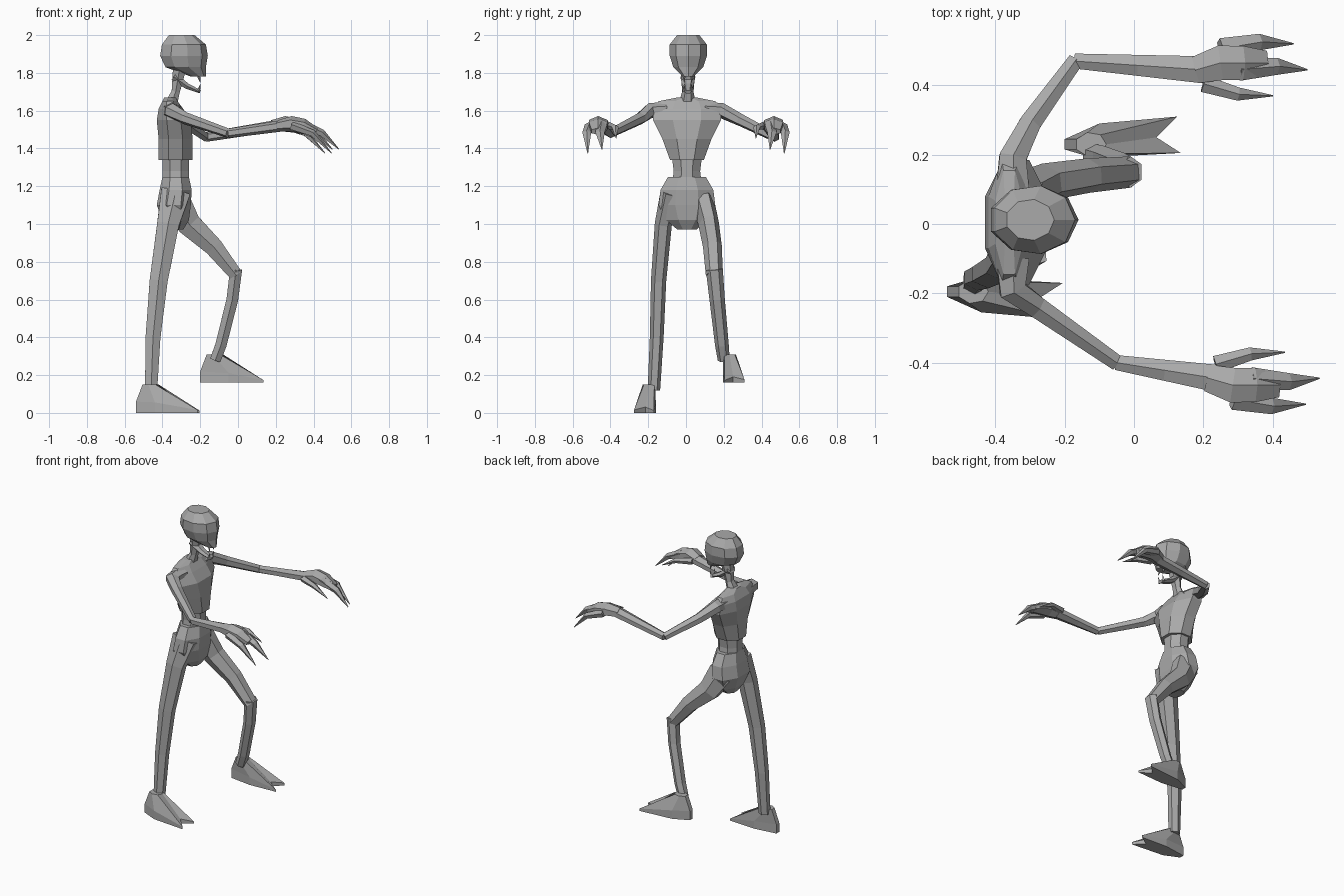
import bpy, bmesh, math
from mathutils import Vector

cube = bpy.data.objects.get("Cube")
if cube:
    bpy.data.objects.remove(cube)

# One flat grey for the whole figure
skin = bpy.data.materials.new("grey skin")
skin.use_nodes = True
grey = (.4, .4, .4, 1)
skin.diffuse_color = grey
skin.node_tree.nodes["Principled BSDF"].inputs["Base Color"].default_value = grey

forward = Vector((1, 0, 0))
sideways = Vector((0, 1, 0))
upward = Vector((0, 0, 1))


def ring(centre, first_axis, second_axis, sides, phase=0):
    """Points around an ellipse given by its two half axes."""
    angles = [phase + step * math.tau / sides for step in range(sides)]
    return [centre + first_axis * math.cos(angle) + second_axis * math.sin(angle)
            for angle in angles]


def loft(name, rings):
    """Skin a list of equal-length point rings, capping both ends."""
    bm = bmesh.new()
    loops = [[bm.verts.new(point) for point in points] for points in rings]
    for lower, upper in zip(loops, loops[1:]):
        for i in range(len(lower)):
            bm.faces.new((lower[i - 1], lower[i], upper[i], upper[i - 1]))
    bm.faces.new(loops[0])
    bm.faces.new(loops[-1])
    bmesh.ops.recalc_face_normals(bm, faces=bm.faces)
    mesh = bpy.data.meshes.new(name)
    bm.to_mesh(mesh)
    bm.free()
    mesh.materials.append(skin)
    part = bpy.data.objects.new(name, mesh)
    bpy.context.collection.objects.link(part)


def limb(name, joints, start, end, axis=sideways, sides=6, ease=1.0, bulge=0.0):
    """Tapering limb; start and end are half sizes along and across the axis."""
    joints = [Vector(joint) for joint in joints]
    last = len(joints) - 1
    start, end = Vector(start), Vector(end)
    rings = []
    for i, joint in enumerate(joints):
        fraction = i / last
        along, across = start.lerp(end, fraction ** ease)
        swell = bulge * math.sin(math.pi * fraction)
        direction = (joints[min(i + 1, last)] - joints[max(i - 1, 0)]).normalized()
        u = (axis - direction * axis.dot(direction)).normalized()
        v = direction.cross(u)
        rings.append(ring(joint, u * (along + swell), v * (across + swell), sides))
    loft(name, rings)


def trunk(name, levels, sides=8, flat_front=True, middle=.005):
    """Upright part from levels of height, centre, half depth and half width."""
    phase = math.pi / sides if flat_front else 0
    grow = 1 / math.cos(phase)
    loft(name, [ring(Vector((centre, middle, height)), forward * depth * grow,
                     sideways * width * grow, sides, phase)
                for height, centre, depth, width in levels])


# Skull with a flat back and a pointed brow
trunk("skull", [(1.78, -.21, .04, .03), (1.83, -.28, .11, .08), (1.89, -.29, .13, .1),
                (1.95, -.29, .12, .1), (2, -.3, .07, .06)],
      sides=9, flat_front=False, middle=.012)

# Open jaw with small teeth
limb("jaw", [(-.34, .01, 1.78), (-.27, .01, 1.73), (-.2, .01, 1.7)],
     start=(.04, .025), end=(.02, .01))
for offset in (-.01, .03):
    for name, root, tip in (("lower_tooth", 1.7, 1.74), ("upper_tooth", 1.79, 1.75)):
        limb(name, [(-.21, offset, root), (-.2, offset, tip)],
             start=(.01, .01), end=(.001, .001), sides=4)

# Neck, rib cage, waist and pelvis
limb("neck", [(-.36, .005, 1.62), (-.33, .01, 1.7), (-.31, .01, 1.82)],
     start=(.05, .04), end=(.04, .04), bulge=-.015)
trunk("chest", [(1.34, -.33, .09, .09), (1.45, -.33, .09, .13), (1.55, -.34, .09, .18),
                (1.61, -.355, .065, .18), (1.65, -.36, .04, .15), (1.67, -.36, .03, .05)])
trunk("waist", [(1.2, -.33, .07, .08), (1.28, -.33, .07, .07), (1.36, -.33, .07, .08)])
trunk("pelvis", [(.97, -.33, .04, .05), (1.02, -.33, .07, .11), (1.1, -.34, .09, .15),
                 (1.18, -.33, .085, .14), (1.25, -.33, .07, .1)])


def foot(name, heel, side):
    """Two-toed foot: notched sole, sloping upper and ankle cuff."""
    sole = [(0, -.015), (.15, -.035), (.335, -.025), (.265, .02),
            (.325, .08), (.1, .06), (0, .015)]
    heel = Vector(heel)
    bottom, upper = [], []
    for x, y in sole:
        corner = heel + forward * x + sideways * y * side
        slope = .01 + .05 * (1 - x * x / .12)
        bottom.append(corner)
        upper.append(corner + upward * slope)
    sides = len(sole)
    ankle = heel + forward * .075 + upward * .15
    cuff = ring(ankle, forward * .045, sideways * side * .035, sides,
                math.pi + math.pi / sides)
    loft(name, [bottom, upper, cuff])


foot("left_foot", (-.2, .23, .16), side=1)
foot("right_foot", (-.54, -.195, 0), side=-1)

# Standing right leg, bent and raised left leg
limb("right_leg", [(-.33, -.08, 1.17), (-.37, -.12, 1), (-.42, -.145, .7),
                   (-.45, -.155, .4), (-.46, -.17, .12)],
     start=(.055, .09), end=(.033, .037), ease=.6)
limb("left_thigh", [(-.33, .09, 1.12), (-.26, .12, 1), (-.13, .14, .88), (-.01, .15, .73)],
     start=(.06, .09), end=(.045, .04))
limb("left_shin", [(-.01, .15, .76), (-.03, .165, .6), (-.09, .19, .36), (-.12, .2, .28)],
     start=(.045, .037), end=(.032, .033))


def hand(prefix, wrist, side):
    """Palm with two clawed fingers and a long thumb."""
    wrist = Vector(wrist)

    def place(points):
        return [wrist + Vector((x, y * side, z)) for x, y, z in points]

    def claw(name, points, size):
        limb(prefix + name, place(points), start=(size, size * 1.3), end=(.002, .002),
             axis=upward, sides=5, ease=2)

    limb(prefix + "_palm", place([(-.02, 0, 0), (.05, .02, .01), (.11, .02, 0), (.18, .02, -.03)]),
         start=(.03, .045), end=(.02, .04), axis=upward, bulge=.017)
    claw("_middle_finger", [(.1, 0, .01), (.21, .01, -.04), (.3, 0, -.125)], size=.026)
    claw("_outer_finger", [(.05, .06, 0), (.16, .08, -.04), (.26, .075, -.145)], size=.025)
    claw("_thumb", [(0, -.04, 0), (.1, -.07, -.01), (.2, -.075, -.065)], size=.02)


def arm(prefix, side, shoulder, bicep, elbow, wrist):
    """Upper arm rooted in the chest, forearm and hand."""
    root = (shoulder[0], side * .1, shoulder[2])
    limb(prefix + "_upper_arm", [root, shoulder, bicep, elbow],
         start=(.048, .055), end=(.025, .026), axis=upward)
    limb(prefix + "_forearm", [elbow, Vector(elbow).lerp(Vector(wrist), .5), wrist],
         start=(.025, .025), end=(.03, .045), axis=upward)
    hand(prefix, wrist, side)


# Arms reach forward with bent elbows
arm("left", 1, shoulder=(-.35, .19, 1.6), bicep=(-.3, .29, 1.55),
    elbow=(-.17, .47, 1.46), wrist=(.2, .445, 1.52))
arm("right", -1, shoulder=(-.35, -.19, 1.6), bicep=(-.28, -.24, 1.56),
    elbow=(-.05, -.4, 1.48), wrist=(.235, -.445, 1.52))
